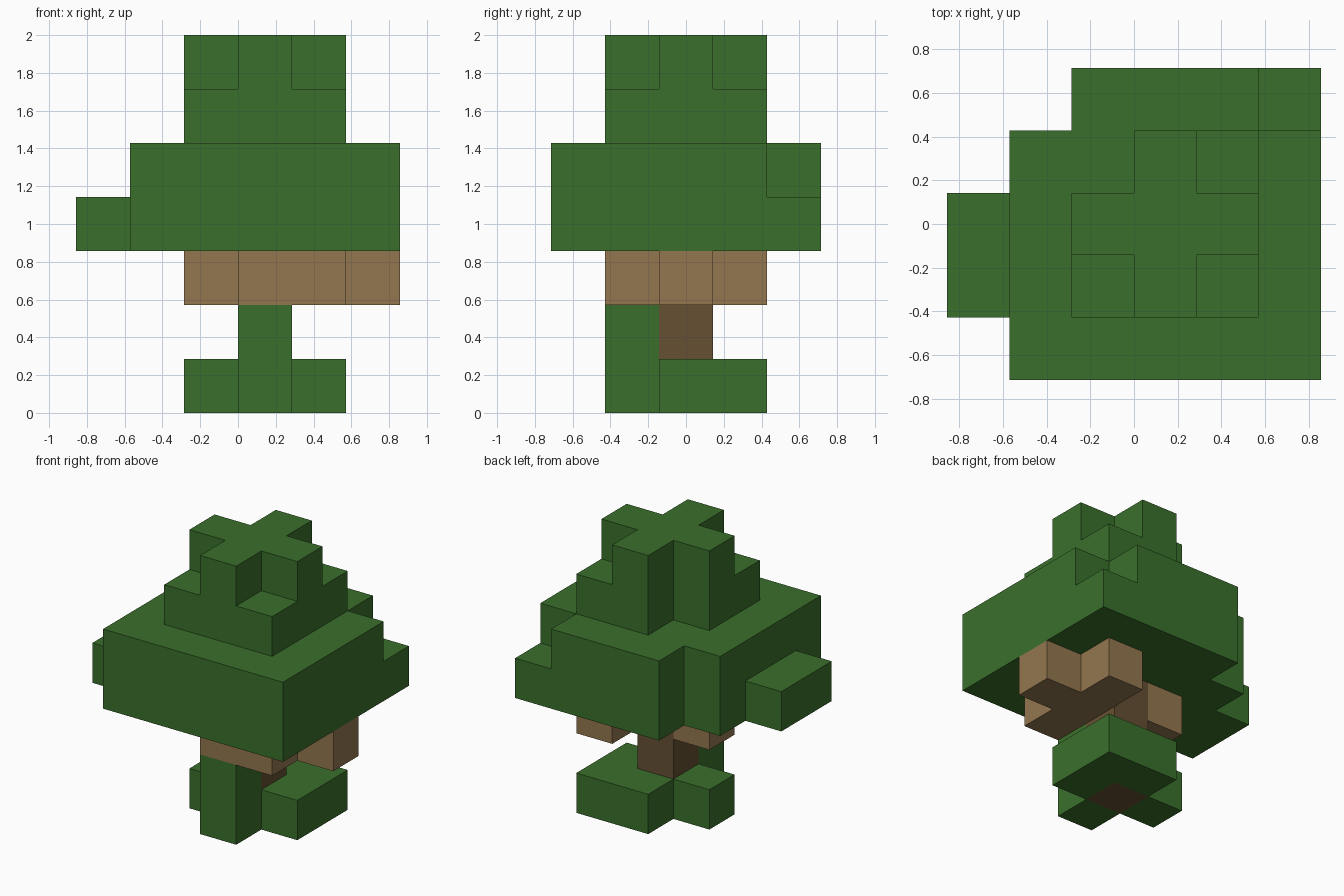
import bpy
import bmesh
from mathutils import Vector

cube = bpy.data.objects.get("Cube")
if cube:
    bpy.data.objects.remove(cube, do_unlink=True)

UNIT = 2 / 7                      # edge length of one block
ORIGIN = Vector((-3, -2.5, 0))    # grid corner, in blocks


def material(name, color):
    mat = bpy.data.materials.new(name)
    mat.use_nodes = True
    mat.diffuse_color = (*color, 1)
    bsdf = next(n for n in mat.node_tree.nodes if n.type == 'BSDF_PRINCIPLED')
    bsdf.inputs["Base Color"].default_value = (*color, 1)
    bsdf.inputs["Roughness"].default_value = 0.9
    return mat


def block_part(name, mat, layers):
    """Join blocks into one outer skin; layers maps a height to its rows, back row first."""
    cells = {(x, len(rows) - 1 - r, z)
             for z, rows in layers.items()
             for r, row in enumerate(rows)
             for x, mark in enumerate(row) if mark == "#"}
    bm = bmesh.new()
    for cell in sorted(cells):
        center = Vector(cell) + Vector((0.5, 0.5, 0.5)) + ORIGIN
        for axis in range(3):
            for side in (-1, 1):
                neighbour = list(cell)
                neighbour[axis] += side
                if tuple(neighbour) in cells:
                    continue
                normal, u, v = Vector(), Vector(), Vector()
                normal[axis] = side / 2
                u[(axis + 1) % 3] = side / 2
                v[(axis + 2) % 3] = 0.5
                corners = (-u - v, u - v, u + v, v - u)
                bm.faces.new([bm.verts.new((center + normal + c) * UNIT) for c in corners])
    bmesh.ops.remove_doubles(bm, verts=bm.verts, dist=0.001)
    mesh = bpy.data.meshes.new(name)
    bm.to_mesh(mesh)
    bm.free()
    mesh.materials.append(mat)
    obj = bpy.data.objects.new(name, mesh)
    bpy.context.collection.objects.link(obj)
    return obj


leaf = material("leaf green", (0.042, 0.159, 0.025))
bark = material("dark bark", (0.133, 0.080, 0.033))
wood = material("light wood", (0.292, 0.184, 0.078))

# Trunk
trunk_rows = ["", "", "   #", "", ""]
block_part("trunk", bark, {z: trunk_rows for z in range(3)})

# Low leaves around the trunk foot, taller at the front
block_part("foot_leaves", leaf, {
    0: ["",
        "   ##",
        "  # #",
        "   #",
        ""],
    1: ["", "", "", "   #", ""],
})

# Branches under the crown
block_part("branches", wood, {
    2: ["",
        "    #",
        "  # ##",
        "   ##",
        ""],
})

# Stepped leaf crown
block_part("crown", leaf, {
    3: ["  ####",
        " #####",
        "######",
        "######",
        " #####"],
    4: ["  ###",
        " #####",
        " #####",
        " #####",
        " #####"],
    5: ["",
        "   ##",
        "  ###",
        "  ###",
        ""],
    6: ["",
        "   #",
        "  ###",
        "   #",
        ""],
})
